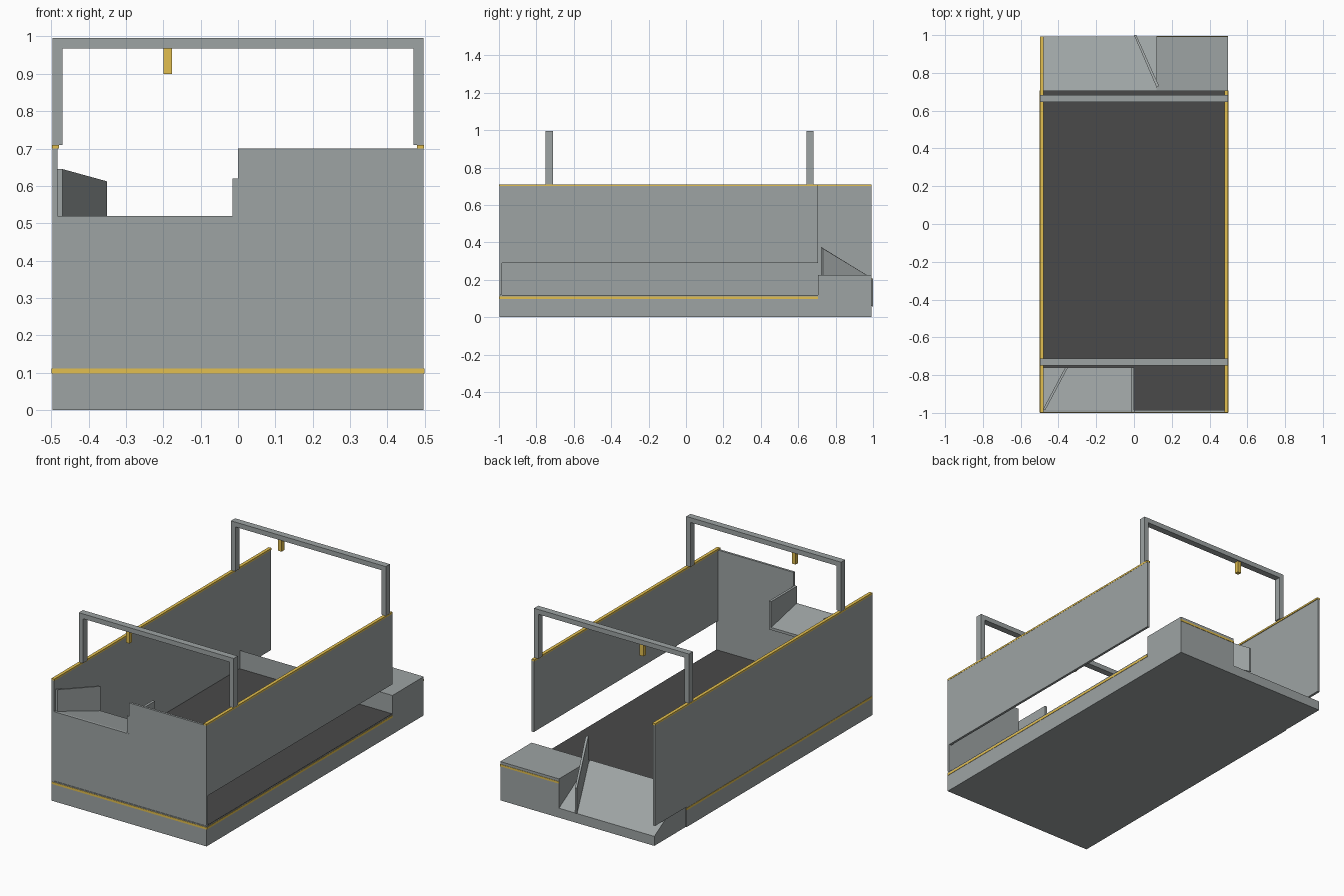
import bpy, bmesh

if "Cube" in bpy.data.objects:
    bpy.data.objects.remove(bpy.data.objects["Cube"])


def material(name, rgb):
    m = bpy.data.materials.new(name)
    m.diffuse_color = (*rgb, 1)
    m.use_nodes = True
    m.node_tree.nodes["Principled BSDF"].inputs["Base Color"].default_value = m.diffuse_color
    return m


GREY = material("panel grey", (0.34, 0.37, 0.37))
DARK = material("dark rubber", (0.067, 0.067, 0.067))
GOLD = material("gold trim", (0.76, 0.52, 0.08))


def solid(name, plan, low, high, mat):
    """Upright solid over a plan outline, with a bottom and top height per corner."""
    n = len(plan)
    bm = bmesh.new()
    b = [bm.verts.new((x, y, z)) for (x, y), z in zip(plan, low)]
    t = [bm.verts.new((x, y, z)) for (x, y), z in zip(plan, high)]
    bm.faces.new(b[::-1])
    bm.faces.new(t)
    for i in range(n):
        j = (i + 1) % n
        bm.faces.new((b[i], b[j], t[j], t[i]))
    bmesh.ops.recalc_face_normals(bm, faces=bm.faces)
    me = bpy.data.meshes.new(name)
    bm.to_mesh(me)
    bm.free()
    me.materials.append(mat)
    ob = bpy.data.objects.new(name, me)
    bpy.context.collection.objects.link(ob)
    return ob


def rect(x0, x1, y0, y1):
    return [(x0, y0), (x1, y0), (x1, y1), (x0, y1)]


def box(name, x0, x1, y0, y1, z0, z1, mat=GREY):
    return solid(name, rect(x0, x1, y0, y1), [z0] * 4, [z1] * 4, mat)


W, F, B, S = 0.497, -0.998, 0.993, 0.706   # half width, front, back, step line

# Base tray, exit ramp and rear block
box("base", -W, W, F, S, 0, 0.117)
solid("exit_ramp", rect(-W + 0.005, 0.12, S, B), [0] * 4,
      [0.225, 0.225, 0.055, 0.055], GREY)
box("rear_block", 0.12, W, S, B, 0, 0.225)
box("deck", -W + 0.014, W - 0.001, F + 0.013, S - 0.001, 0.117, 0.119, DARK)

# Walls
box("left_wall", -W, -0.483, F, B, 0.117, 0.70)
box("right_wall", 0.483, W, F + 0.013, S, 0.29, 0.70)
box("front_wall_foot", -0.483, W, F + 0.003, F + 0.013, 0.117, 0.125)
box("front_wall_tall", 0, W, F, F + 0.013, 0.125, 0.70)
box("front_wall_low", -0.483, 0, F, F + 0.013, 0.125, 0.52)

# Sloping entry shelf with its side rail and slanted deflector
solid("entry_shelf", rect(-0.483, 0, F + 0.013, -0.76),
      [0.505, 0.505, 0.455, 0.455], [0.52, 0.52, 0.47, 0.47], GREY)
solid("shelf_rail", rect(-0.015, 0, F + 0.001, -0.76),
      [0.50, 0.50, 0.455, 0.455], [0.62] * 4, GREY)
solid("entry_deflector",
      [(-0.484, -0.985), (-0.47, -0.985), (-0.35, -0.76), (-0.364, -0.76)],
      [0.515, 0.515, 0.468, 0.468], [0.645, 0.645, 0.612, 0.612], GREY)

# Slanted deflector that follows the exit ramp
solid("exit_deflector",
      [(0.0, 1.0), (0.012, 1.0), (0.132, 0.732), (0.12, 0.722)],
      [0.055, 0.055, 0.205, 0.21], [0.205, 0.205, 0.367, 0.375], GREY)

# Gold trims: wall caps and stripes round the base
box("left_wall_cap", -W - 0.001, -0.479, F - 0.001, B, 0.70, 0.71, GOLD)
box("right_wall_cap", 0.479, W + 0.001, F - 0.001, S, 0.70, 0.71, GOLD)
for side, s in (("left", -1), ("right", 1)):
    a, b = sorted((s * (W - 0.002), s * (W + 0.002)))
    box(side + "_stripe", a, b, F - 0.001, S, 0.098, 0.111, GOLD)
box("front_stripe", -W, W, F - 0.002, F + 0.002, 0.098, 0.111, GOLD)
box("rear_block_stripe", 0.12, W, B - 0.002, B + 0.002, 0.198, 0.21, GOLD)

# Overhead frames with hanging sensors
for end, y0, y1 in (("front", -0.75, -0.712), ("back", 0.645, 0.683)):
    box(end + "_left_post", -W, -0.469, y0, y1, 0.71, 0.968)
    box(end + "_right_post", 0.469, W, y0, y1, 0.71, 0.968)
    box(end + "_crossbar", -W, W, y0, y1, 0.968, 0.996)
    box(end + "_sensor", -0.20, -0.176, y0 + 0.007, y1 - 0.007, 0.90, 0.968, GOLD)
